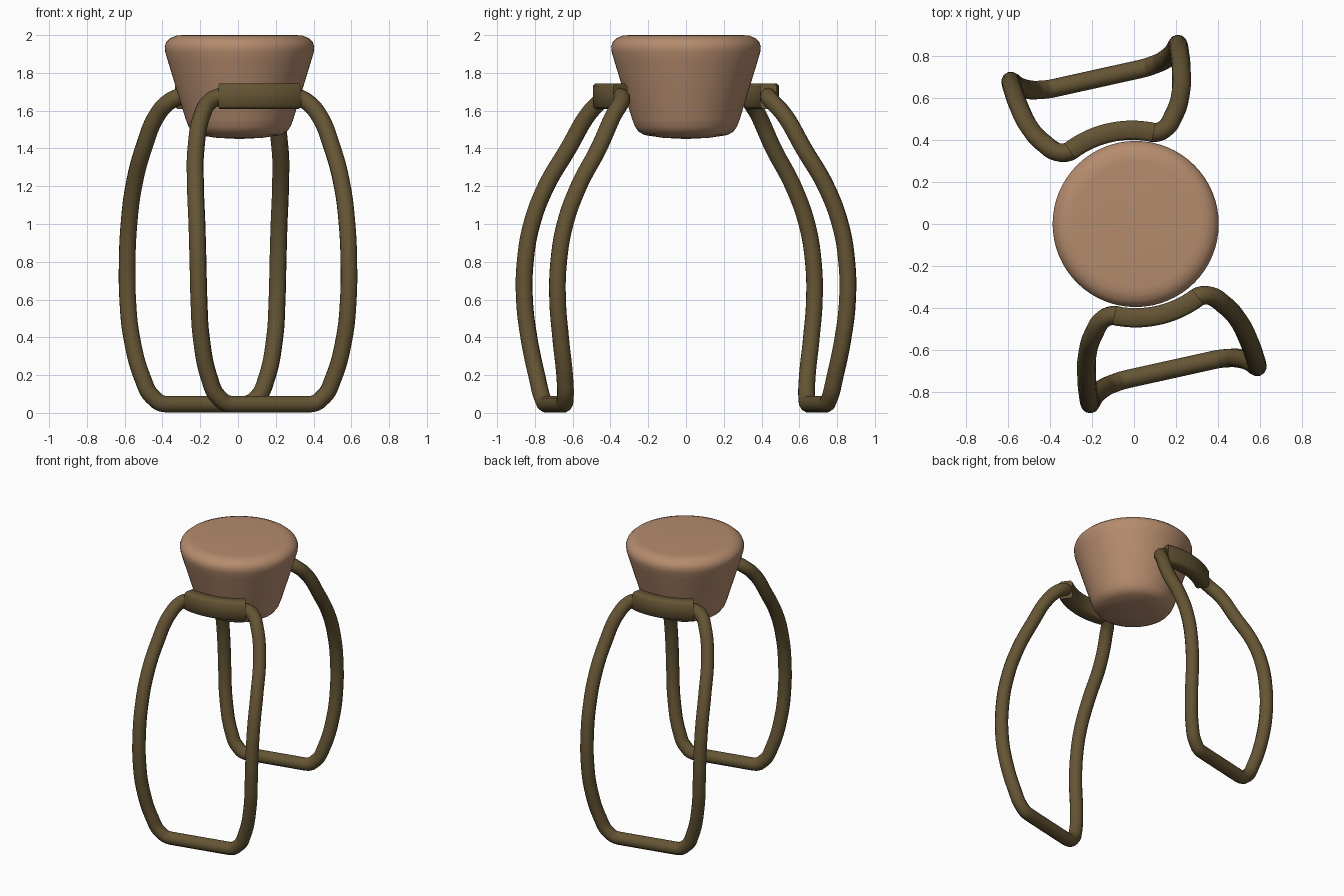
import bpy, bmesh, math
from mathutils import Matrix, Vector

if "Cube" in bpy.data.objects:
    bpy.data.objects.remove(bpy.data.objects["Cube"])


def material(name, rgb):
    m = bpy.data.materials.new(name)
    m.diffuse_color = (*rgb, 1)
    m.use_nodes = True
    m.node_tree.nodes["Principled BSDF"].inputs["Base Color"].default_value = m.diffuse_color
    return m


def finish(obj, mat, angle=40):
    obj.data.materials.clear()
    obj.data.materials.append(mat)
    bpy.ops.object.select_all(action='DESELECT')
    obj.select_set(True)
    bpy.context.view_layer.objects.active = obj
    bpy.ops.object.shade_smooth_by_angle(angle=math.radians(angle))
    return obj


def new_object(name, bm):
    bmesh.ops.recalc_face_normals(bm, faces=bm.faces)
    me = bpy.data.meshes.new(name)
    bm.to_mesh(me)
    bm.free()
    obj = bpy.data.objects.new(name, me)
    bpy.context.collection.objects.link(obj)
    return obj


clay = material("clay", (0.46, 0.26, 0.155))
olive = material("olive", (0.13, 0.09, 0.034))

# Tapered body with rounded rim and slightly domed underside
profile = [(0, 2.0), (0.30, 2.0), (0.335, 1.997), (0.365, 1.985), (0.387, 1.965),
           (0.396, 1.94), (0.393, 1.91), (0.38, 1.865), (0.345, 1.75), (0.285, 1.555),
           (0.27, 1.515), (0.25, 1.488), (0.22, 1.471), (0.12, 1.456), (0, 1.45)]
bm = bmesh.new()
verts = [bm.verts.new((r, 0, z)) for r, z in profile]
edges = [bm.edges.new(p) for p in zip(verts, verts[1:])]
bmesh.ops.spin(bm, geom=verts + edges, cent=(0, 0, 0), axis=(0, 0, 1),
               angle=math.tau, steps=64)
bmesh.ops.remove_doubles(bm, verts=bm.verts, dist=1e-4)
body = finish(new_object("tapered_body", bm), clay)
body.location.x = 0.008

# Half of the leg loop, from inside the band to the foot bar (side, outward, z)
half = [(0.16, 0.425, 1.675), (0.21, 0.404, 1.673), (0.26, 0.412, 1.65),
        (0.315, 0.465, 1.58), (0.37, 0.56, 1.40), (0.398, 0.674, 1.20),
        (0.407, 0.75, 1.0), (0.409, 0.785, 0.8), (0.405, 0.79, 0.6),
        (0.388, 0.77, 0.4), (0.335, 0.735, 0.18), (0.285, 0.722, 0.085),
        (0.20, 0.715, 0.046)]


def leg_loop(name):
    path = half + [(-u, v, z) for u, v, z in reversed(half)]
    cu = bpy.data.curves.new(name, 'CURVE')
    cu.dimensions = '3D'
    cu.bevel_depth = 0.045
    cu.bevel_resolution = 4
    cu.resolution_u = 8
    cu.use_fill_caps = True
    sp = cu.splines.new('BEZIER')
    sp.bezier_points.add(len(path) - 1)
    for bp, (u, v, z) in zip(sp.bezier_points, path):
        bp.co = (u, -v, z)
        bp.handle_left_type = bp.handle_right_type = 'AUTO'
    # keep the foot bar straight on the ground
    for i, side in ((len(half) - 1, 1), (len(half), -1)):
        bp = sp.bezier_points[i]
        bp.handle_left_type = bp.handle_right_type = 'FREE'
        step = Vector((0.05 * side, 0, 0))
        bp.handle_left = bp.co + step * side
        bp.handle_right = bp.co - step * side
    obj = bpy.data.objects.new(name, cu)
    bpy.context.collection.objects.link(obj)
    bpy.ops.object.select_all(action='DESELECT')
    obj.select_set(True)
    bpy.context.view_layer.objects.active = obj
    bpy.ops.object.convert(target='MESH')
    return finish(bpy.context.object, olive)


def clamp_band(name, radius=0.49, centre=-0.04, spread=0.43, steps=20):
    # bevelled rectangular section swept along an arc
    w, h, c = 0.046, 0.067, 0.014
    section = [(-w, -h + c), (-w + c, -h), (w - c, -h), (w, -h + c),
               (w, h - c), (w - c, h), (-w + c, h), (-w, h - c)]
    bm = bmesh.new()
    rings = []
    for i in range(steps + 1):
        a = spread * (2 * i / steps - 1)
        rings.append([bm.verts.new(((radius + d) * math.sin(a),
                                    -centre - (radius + d) * math.cos(a),
                                    1.677 + z)) for d, z in section])
    n = len(section)
    for r, s in zip(rings, rings[1:]):
        for j in range(n):
            bm.faces.new((r[j], r[(j + 1) % n], s[(j + 1) % n], s[j]))
    bm.faces.new(rings[0])
    bm.faces.new(rings[-1])
    return finish(new_object(name, bm), olive, 50)


# Two identical frames, turned half a circle apart
for label, turn in (("front", 0), ("back", 180)):
    placing = (Matrix.Rotation(math.radians(12.5 + turn), 4, 'Z')
               @ Matrix.Translation((0.018, 0, 0)))
    leg_loop(label + "_leg_loop").matrix_world = placing
    clamp_band(label + "_clamp_band").matrix_world = placing
